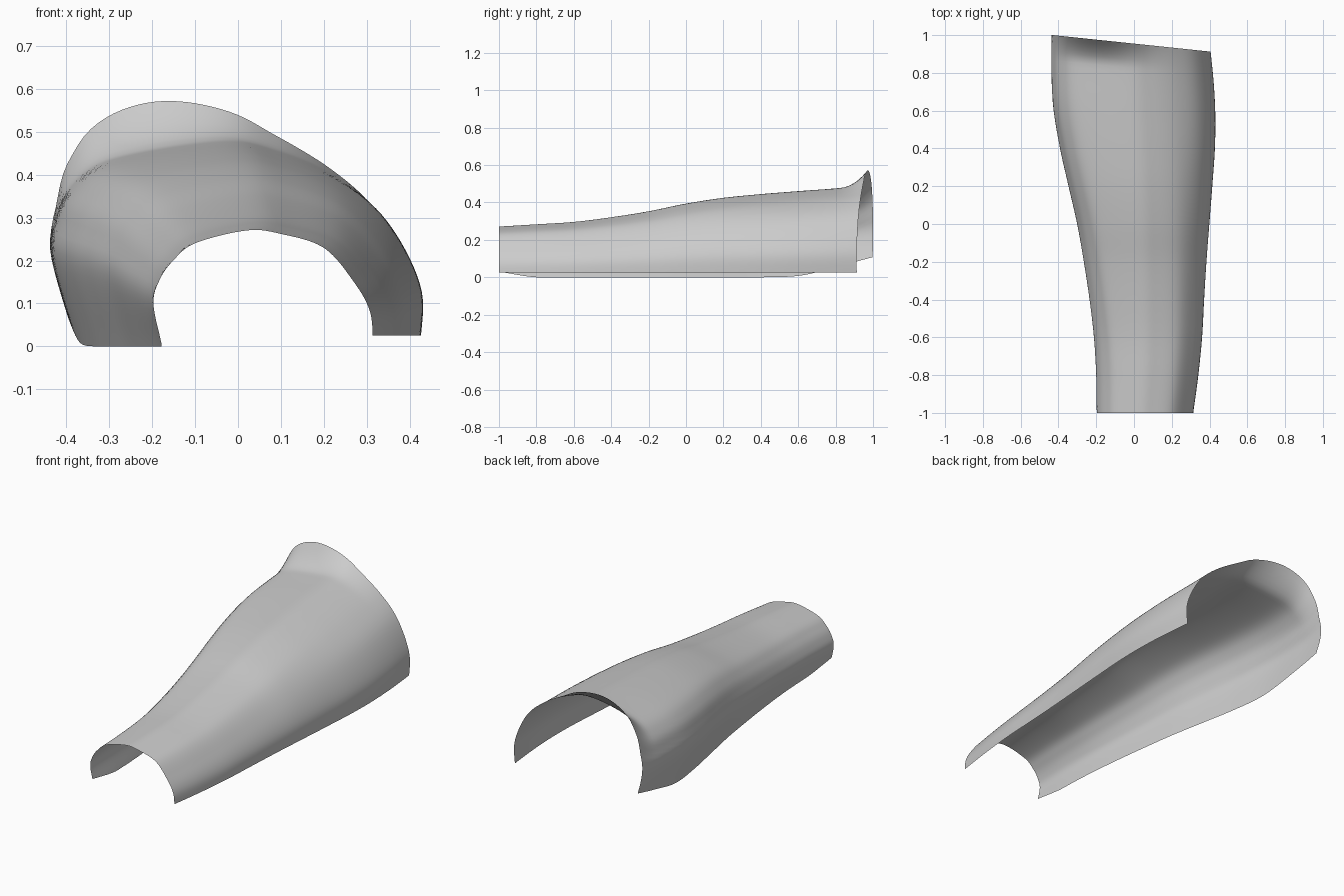
import bpy
import bmesh
import math
from mathutils import Vector

cube = bpy.data.objects.get("Cube")
if cube:
    bpy.data.objects.remove(cube, do_unlink=True)

# Outline of the shell at even steps from the narrow front to the wide back
LEFT_X = [-.197, -.2, -.212, -.235, -.265, -.3, -.345, -.39, -.425, -.435, -.432]
RIGHT_X = [.315, .342, .362, .373, .385, .4, .415, .428, .43, .42, .4]
TOP_Z = [.27, .282, .295, .32, .352, .393, .424, .444, .46, .475, .495]
HEM_Z = [.03, 0, 0, 0, 0, 0, 0, 0, .01, .065, .12]
RIGHT_HEM = .025

# Arch sections, as fractions of half width and height
FRONT_ARCH = [(-.92, 0), (-1, .37), (-.94, .58), (-.82, .74), (-.62, .89), (-.15, 1),
              (.16, .97), (.55, .85), (.82, .56), (.97, .3), (1, 0)]
BACK_ARCH = [(-.86, 0), (-1, .44), (-.975, .62), (-.9, .77), (-.68, .91), (-.08, 1),
             (.23, .955), (.55, .83), (.81, .63), (.99, .3), (.985, 0)]

ROWS, COLS = 90, 72
Y_FRONT, Y_BACK = -1.0, .955


def spline(values, t):
    """Smooth curve through evenly spaced values, t from 0 to 1."""
    last = len(values) - 1
    f = min(max(t, 0), 1) * last
    i = min(int(f), last - 1)
    f -= i
    b, c = values[i], values[i + 1]
    a = values[i - 1] if i > 0 else b * 2 - c
    d = values[i + 2] if i + 2 <= last else c * 2 - b
    return b + (c - a) * (f / 2) + (a * 2 - b * 5 + c * 4 - d) * (f * f / 2) \
        + (b * 3 - a - c * 3 + d) * (f ** 3 / 2)


def smooth(lo, hi, v):
    v = min(max((v - lo) / (hi - lo), 0), 1)
    return v * v * (3 - 2 * v)


def trim(points, height):
    """Cut the start of a polyline off at the given height."""
    i = 0
    while points[i + 1].y < height:
        i += 1
    a, b = points[i], points[i + 1]
    if a.y >= height:
        return points[i:]
    return [a.lerp(b, (height - a.y) / (b.y - a.y))] + points[i + 1:]


def resample(points, count):
    """Spread points evenly along a polyline."""
    dist = [0]
    for a, b in zip(points, points[1:]):
        dist.append(dist[-1] + (b - a).length)
    out, i = [], 0
    for k in range(count):
        d = dist[-1] * k / (count - 1)
        while i < len(points) - 2 and dist[i + 1] < d:
            i += 1
        out.append(points[i].lerp(points[i + 1], (d - dist[i]) / (dist[i + 1] - dist[i])))
    return out


def section(y):
    t = (y + 1) / 2
    left, right, top = (spline(v, t) for v in (LEFT_X, RIGHT_X, TOP_Z))
    centre, half = (left + right) / 2, (right - left) / 2
    blend = smooth(-1, .8, y)
    arch = [Vector(a).lerp(Vector(b), blend) for a, b in zip(FRONT_ARCH, BACK_ARCH)]
    line = [spline(arch, k / 200) for k in range(201)]
    line = [Vector((centre + half * p.x, top * p.y)) for p in line]
    line = trim(line, max(spline(HEM_Z, t), 0))
    line = trim(line[::-1], RIGHT_HEM)[::-1]
    return resample(line, COLS)


# Arched shell, with a slanted back end and a flared upper lip
bm = bmesh.new()
grid = []
for r in range(ROWS + 1):
    y = Y_FRONT + (Y_BACK - Y_FRONT) * r / ROWS
    slant = smooth(.3, Y_BACK, y)
    flare = max(0, (y - .83) / (Y_BACK - .83)) ** 1.7
    row = []
    for p in section(y):
        lip = .1 * flare * math.exp(-((p.x + .22) / .26) ** 2) * smooth(.18, .42, p.y)
        row.append(bm.verts.new((p.x, y - .105 * p.x * slant, p.y + lip)))
    grid.append(row)
for a, b in zip(grid, grid[1:]):
    for k in range(COLS - 1):
        bm.faces.new((a[k], a[k + 1], b[k + 1], b[k]))
bmesh.ops.recalc_face_normals(bm, faces=bm.faces)
bm.normal_update()
if sum(f.normal.z for f in bm.faces) < 0:
    bmesh.ops.reverse_faces(bm, faces=bm.faces)

mesh = bpy.data.meshes.new("arched_shell")
bm.to_mesh(mesh)
bm.free()
shell = bpy.data.objects.new("arched_shell", mesh)
bpy.context.collection.objects.link(shell)

# Plain grey finish
grey = bpy.data.materials.new("plain_grey")
grey.use_nodes = True
colour = (.6, .6, .6, 1)
grey.diffuse_color = colour
grey.node_tree.nodes["Principled BSDF"].inputs["Base Color"].default_value = colour
mesh.materials.append(grey)

bpy.context.view_layer.objects.active = shell
shell.select_set(True)
bpy.ops.object.shade_smooth_by_angle(angle=math.radians(40))
